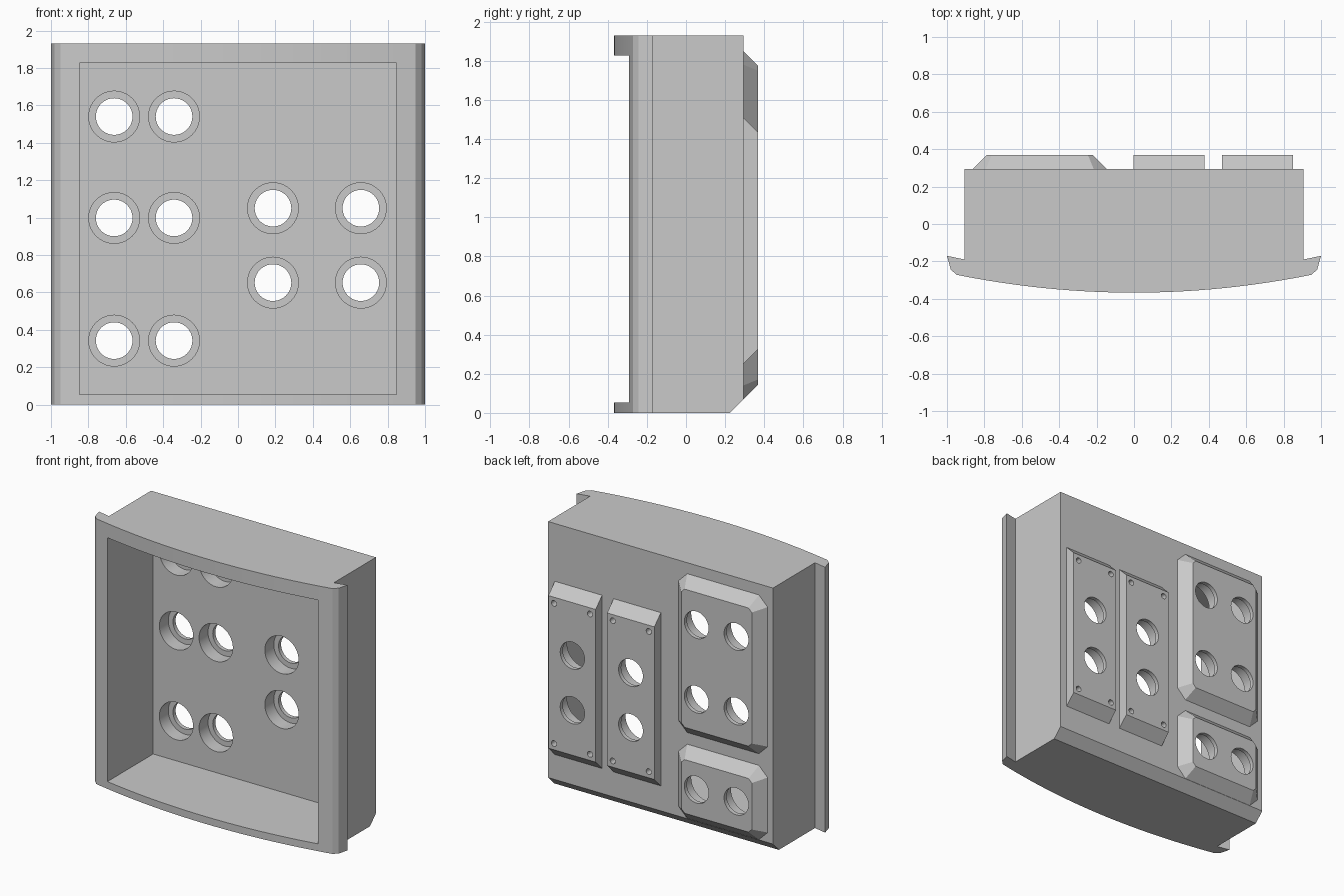
import bpy, bmesh
from math import cos, sin, pi
from mathutils import Vector

if "Cube" in bpy.data.objects:
    bpy.data.objects.remove(bpy.data.objects["Cube"], do_unlink=True)

grey = bpy.data.materials.new("plain grey")
grey.use_nodes = True
grey.diffuse_color = (0.59, 0.59, 0.59, 1)
grey.node_tree.nodes["Principled BSDF"].inputs["Base Color"].default_value = (0.59, 0.59, 0.59, 1)

HEIGHT, BACK, PAD_BACK, PAD_ROOT = 1.93, 0.293, 0.368, 0.27


def make_object(name, bm):
    bmesh.ops.recalc_face_normals(bm, faces=bm.faces)
    mesh = bpy.data.meshes.new(name)
    bm.to_mesh(mesh)
    bm.free()
    mesh.materials.append(grey)
    obj = bpy.data.objects.new(name, mesh)
    bpy.context.collection.objects.link(obj)
    return obj


def loft(bm, rings):
    """Closed solid through rings that have equal point counts."""
    rows = [[bm.verts.new(p) for p in ring] for ring in rings]
    n = len(rows[0])
    for a, b in zip(rows, rows[1:]):
        for i in range(n):
            j = (i + 1) % n
            bm.faces.new((a[i], a[j], b[j], b[i]))
    bm.faces.new(rows[0])
    bm.faces.new(rows[-1])


def circle(x, y, z, r, n=40):
    return [(x + r * cos(2 * pi * i / n), y, z + r * sin(2 * pi * i / n)) for i in range(n)]


def octagon(x0, x1, z0, z1, y, inset_x, inset_z, cut):
    """Rectangle with clipped corners, or a plain one when cut is zero."""
    x0, x1, z0, z1 = x0 + inset_x, x1 - inset_x, z0 + inset_z, z1 - inset_z
    if not cut:
        pts = [(x0, z0), (x1, z0), (x1, z1), (x0, z1)]
    else:
        pts = [(x0 + cut, z0), (x1 - cut, z0), (x1, z0 + cut), (x1, z1 - cut),
               (x1 - cut, z1), (x0 + cut, z1), (x0, z1 - cut), (x0, z0 + cut)]
    return [(x, y, z) for x, z in pts]


def subtract(obj, cutter):
    mod = obj.modifiers.new("cut", "BOOLEAN")
    mod.operation, mod.solver, mod.object = "DIFFERENCE", "EXACT", cutter
    bpy.ops.object.select_all(action="DESELECT")
    bpy.context.view_layer.objects.active = obj
    obj.select_set(True)
    bpy.ops.object.modifier_apply(modifier=mod.name)


# Housing: curved front flange and box, drawn as one plan outline
half = [(0.95 * i / 16, -0.367 + 0.106 * (0.95 * i / 16) ** 2) for i in range(1, 17)]
half += [(0.98, -0.242), (1.0, -0.17), (0.905, -0.19), (0.905, BACK)]
outline = [(0, -0.367)] + half + [(-x, y) for x, y in reversed(half)]
bm = bmesh.new()
loft(bm, [[(x, y, z) for x, y in outline] for z in (0, HEIGHT)])
# sloped lower back edge
cut = bmesh.ops.bisect_plane(bm, geom=bm.verts[:] + bm.edges[:] + bm.faces[:],
                             plane_co=Vector((0, 0.225, 0)), plane_no=Vector((0, 1, -1)),
                             clear_outer=True)
bmesh.ops.holes_fill(bm, edges=[e for e in cut["geom_cut"] if isinstance(e, bmesh.types.BMEdge)])
housing = make_object("housing", bm)

# Open front cavity
bm = bmesh.new()
loft(bm, [octagon(-0.847, 0.847, 0.053, 1.827, y, 0, 0, 0) for y in (-0.6, 0.235)])
cavity = make_object("cavity_cutter", bm)
subtract(housing, cavity)

# Raised back pads: name, x range, z range, side slope, corner cut
slope = PAD_BACK - BACK
pads = []
for name, x0, x1, z0, z1, side, corner in [
        ("large_pad", -0.862, -0.145, 0.695, 1.85, slope, 0.07),
        ("small_pad", -0.862, -0.145, 0.07, 0.61, slope, 0.07),
        ("inner_strip", -0.003, 0.377, 0.25, 1.51, 0, 0),
        ("outer_strip", 0.47, 0.85, 0.25, 1.51, 0, 0)]:
    bm = bmesh.new()
    loft(bm, [octagon(x0, x1, z0, z1, PAD_ROOT, 0, 0, corner),
              octagon(x0, x1, z0, z1, BACK, 0, 0, corner),
              octagon(x0, x1, z0, z1, PAD_BACK, side, slope, corner * 0.37)])
    pads.append(make_object(name, bm))

# Stepped through holes, wide from inside with a thin lip at the back
holes = [(x, z) for x in (-0.662, -0.342) for z in (0.342, 0.998, 1.54)]
holes += [(x, z) for x in (0.187, 0.657) for z in (0.652, 1.05)]
bm = bmesh.new()
for x, z in holes:
    loft(bm, [circle(x, y, z, r) for y, r in
              ((0.1, 0.136), (0.338, 0.136), (0.338, 0.098), (0.5, 0.098))])
# blind screw holes at the strip corners
for x in (0.187, 0.66):
    for dx in (-0.145, 0.145):
        for z in (0.37, 1.39):
            loft(bm, [circle(x + dx, y, z, 0.021, 16) for y in (0.31, 0.5)])
drill = make_object("hole_cutter", bm)
for obj in [housing] + pads:
    subtract(obj, drill)

for cutter in (cavity, drill):
    bpy.data.objects.remove(cutter, do_unlink=True)

# Smooth the curved front and bores, keep edges sharp
bpy.ops.object.select_all(action="DESELECT")
for obj in [housing] + pads:
    obj.select_set(True)
bpy.context.view_layer.objects.active = housing
bpy.ops.object.shade_smooth_by_angle(angle=0.35)
